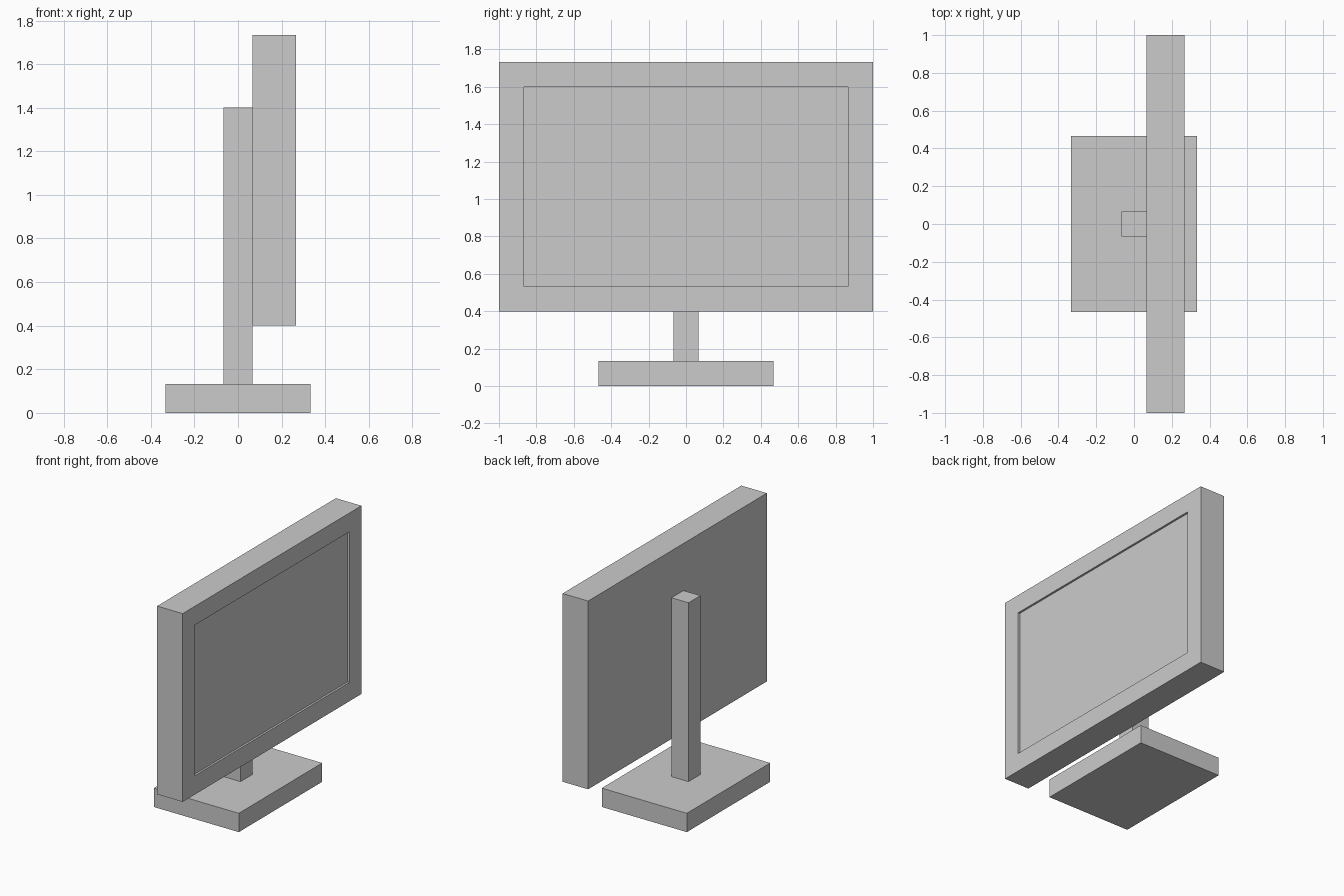
import bpy
import bmesh
from mathutils import Vector

if "Cube" in bpy.data.objects:
    bpy.data.objects.remove(bpy.data.objects["Cube"])


def box(name, lo, hi):
    """Axis-aligned box between two corners."""
    lo, hi = Vector(lo), Vector(hi)
    bm = bmesh.new()
    bmesh.ops.create_cube(bm, size=1)
    for v in bm.verts:
        v.co = (lo + hi) / 2 + v.co * (hi - lo)
    mesh = bpy.data.meshes.new(name)
    bm.to_mesh(mesh)
    bm.free()
    obj = bpy.data.objects.new(name, mesh)
    bpy.context.collection.objects.link(obj)
    return obj


# Stand
box("base", (-0.3333, -0.4667, 0), (0.3333, 0.4667, 0.1333))
box("post", (-0.0667, -0.0667, 0.1333), (0.0667, 0.0667, 1.4))

# Display housing, with the screen inset into its +x face
display = box("display", (0.0667, -1, 0.4), (0.2667, 1, 1.7333))
bm = bmesh.new()
bm.from_mesh(display.data)
bm.normal_update()
screen = max(bm.faces, key=lambda f: f.normal.x)
bmesh.ops.inset_region(bm, faces=[screen], thickness=0.1333, use_even_offset=True)
# Recess walls
bmesh.ops.inset_region(bm, faces=[screen], thickness=0, depth=0)
for v in screen.verts:
    v.co.x -= 0.0145
bm.normal_update()
bm.to_mesh(display.data)
bm.free()
